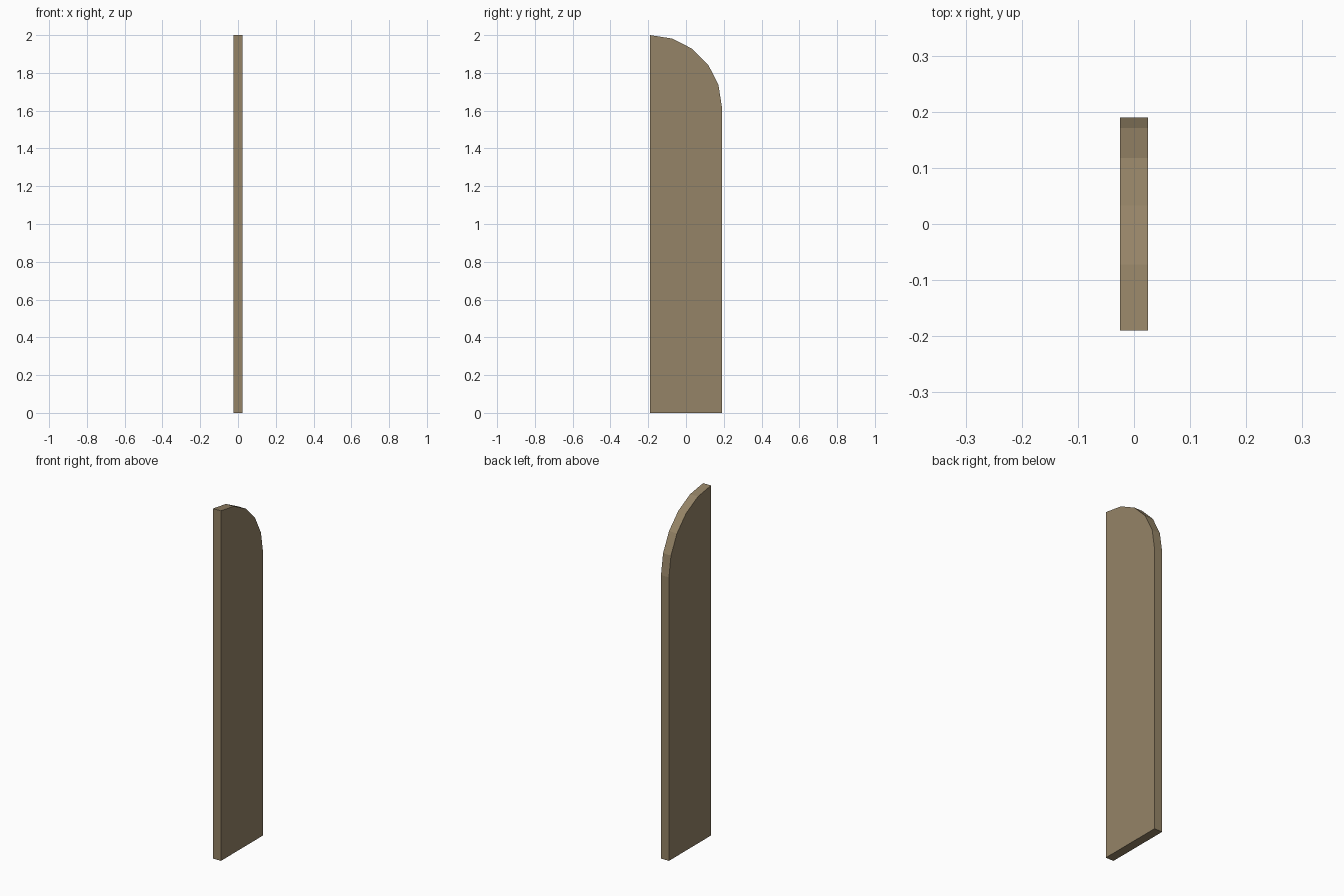
import bpy, bmesh
from math import sin, cos, radians

if "Cube" in bpy.data.objects:
    bpy.data.objects.remove(bpy.data.objects["Cube"])

HALF_X, HALF_Y, HEIGHT = 0.025, 0.19, 2.0
RADIUS = 2 * HALF_Y
SEGMENTS = 5

# Side profile: straight plank with one quarter-round top corner
profile = [(-HALF_Y, 0), (HALF_Y, 0)]
for i in range(SEGMENTS + 1):
    a = radians(90 * i / SEGMENTS)
    profile.append((-HALF_Y + RADIUS * cos(a), HEIGHT - RADIUS + RADIUS * sin(a)))

# Extrude the profile across its thickness
bm = bmesh.new()
face = bm.faces.new([bm.verts.new((-HALF_X, y, z)) for y, z in profile])
ext = bmesh.ops.extrude_face_region(bm, geom=[face])
verts = [v for v in ext["geom"] if isinstance(v, bmesh.types.BMVert)]
bmesh.ops.translate(bm, verts=verts, vec=(2 * HALF_X, 0, 0))
bmesh.ops.recalc_face_normals(bm, faces=bm.faces[:])

mesh = bpy.data.meshes.new("rounded_plank")
bm.to_mesh(mesh)
bm.free()
plank = bpy.data.objects.new("rounded_plank", mesh)
bpy.context.collection.objects.link(plank)

# Brown wood
wood = bpy.data.materials.new("wood")
wood.diffuse_color = (0.30, 0.23, 0.135, 1)
wood.use_nodes = True
wood.node_tree.nodes["Principled BSDF"].inputs["Base Color"].default_value = wood.diffuse_color
mesh.materials.append(wood)
